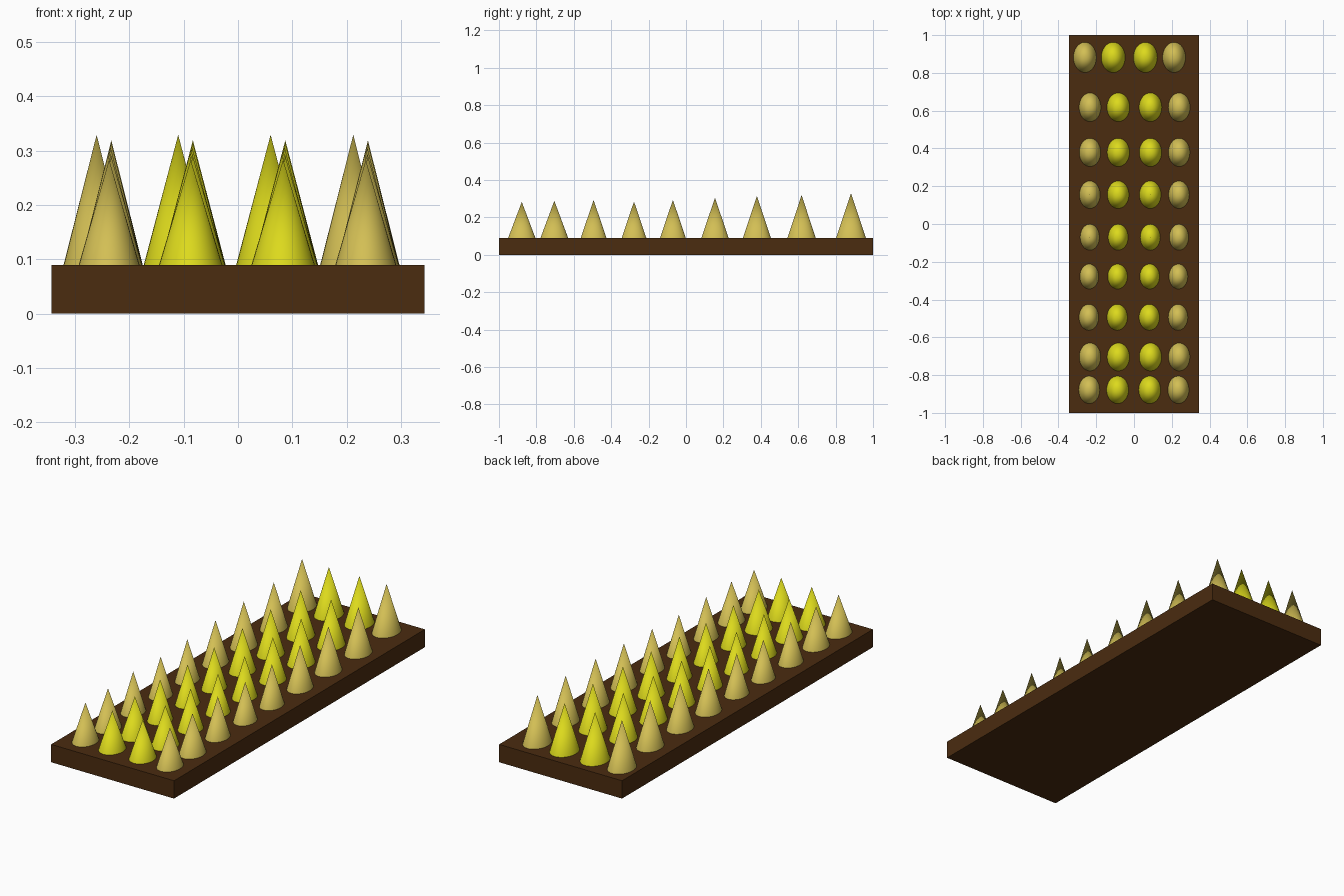
import bpy, math

if "Cube" in bpy.data.objects:
    bpy.data.objects.remove(bpy.data.objects["Cube"])


def material(name, color):
    m = bpy.data.materials.new(name)
    m.diffuse_color = (*color, 1)
    m.use_nodes = True
    m.node_tree.nodes["Principled BSDF"].inputs["Base Color"].default_value = m.diffuse_color
    return m


brown = material("dark_wood", (0.07, 0.025, 0.005))
tan = material("tan_spike", (0.65, 0.52, 0.09))
yellow = material("yellow_spike", (0.72, 0.70, 0.012))

BASE_TOP = 0.09

# Flat board
bpy.ops.mesh.primitive_cube_add(size=1, location=(0, 0, BASE_TOP / 2))
board = bpy.context.object
board.name = "board"
board.scale = (0.686, 2.0, BASE_TOP)
bpy.ops.object.transform_apply(location=False, rotation=False, scale=True)
board.data.materials.append(brown)


def spike(name, x, y, rx, ry, tip, mat):
    h = tip - BASE_TOP
    bpy.ops.mesh.primitive_cone_add(vertices=32, radius1=1, radius2=0, depth=h,
                                    location=(x, y, BASE_TOP + h / 2))
    ob = bpy.context.object
    ob.name = name
    ob.scale = (rx, ry, 1)
    bpy.ops.object.transform_apply(location=False, rotation=False, scale=True)
    bpy.ops.object.shade_smooth_by_angle(angle=math.radians(40))
    ob.data.materials.append(mat)


# Rows of spikes: y, x shift, x radius, y radius, tip height
rows = [
    (0.882, -0.026, 0.062, 0.080, 0.329),
    (0.618, 0.001, 0.059, 0.076, 0.319),
    (0.379, 0.001, 0.058, 0.075, 0.314),
    (0.155, 0.000, 0.056, 0.073, 0.305),
    (-0.070, 0.000, 0.052, 0.069, 0.294),
    (-0.278, -0.003, 0.051, 0.066, 0.285),
    (-0.494, -0.005, 0.053, 0.069, 0.293),
    (-0.704, 0.001, 0.058, 0.074, 0.289),
    (-0.878, -0.003, 0.057, 0.073, 0.283),
]

# Four columns: x, x radius factor, material
columns = [(-0.234, 0.98, tan), (-0.084, 1.02, yellow),
           (0.086, 1.02, yellow), (0.238, 0.98, tan)]

for r, (y, dx, rx, ry, tip) in enumerate(rows):
    for c, (x, k, mat) in enumerate(columns):
        spike(f"spike_{r + 1}_{c + 1}", x + dx, y, rx * k, ry, tip, mat)
